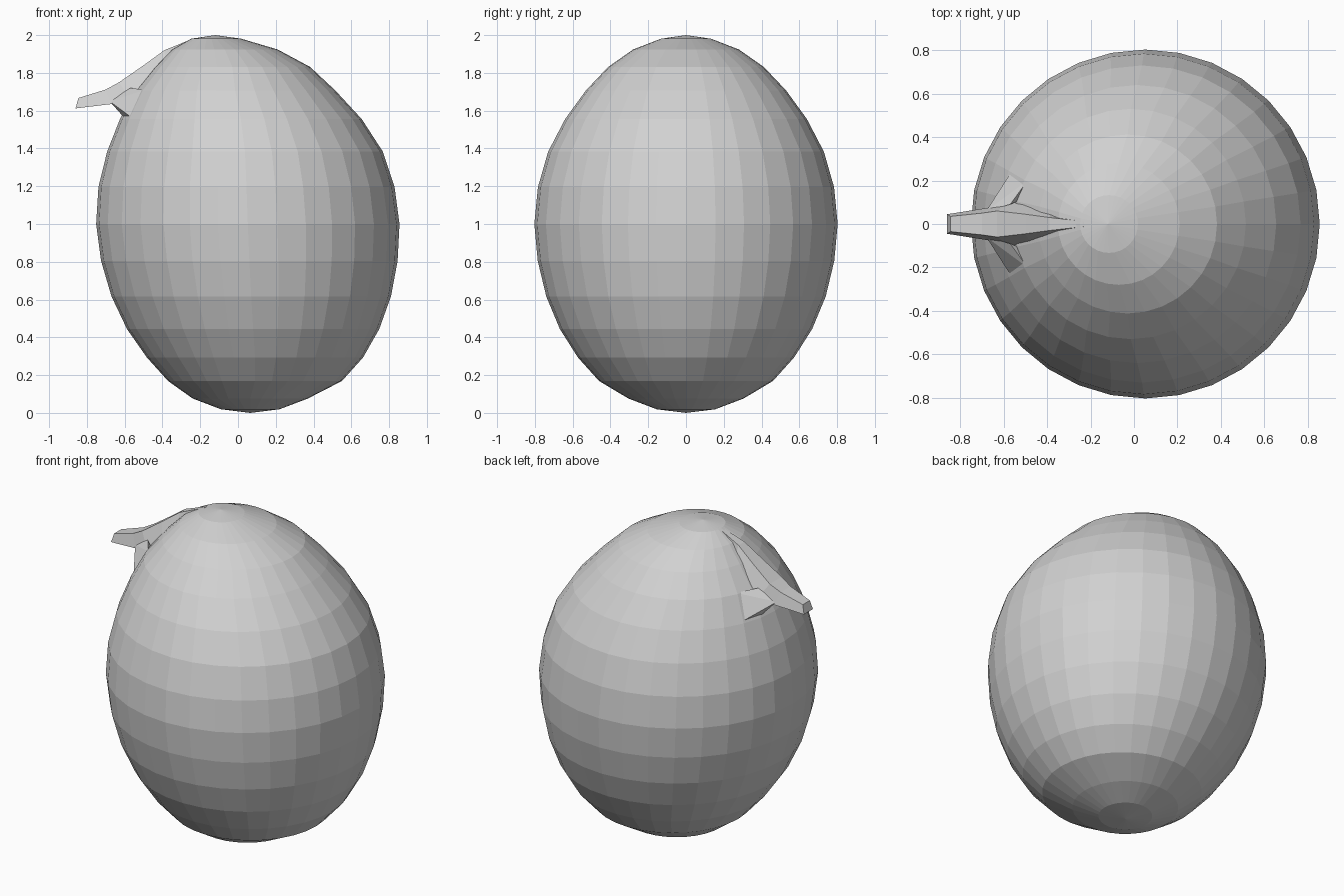
import bpy, bmesh, math
from mathutils import Vector

cube = bpy.data.objects.get("Cube")
if cube:
    bpy.data.objects.remove(cube, do_unlink=True)

grey = bpy.data.materials.new("light_grey")
grey.use_nodes = True
COLOUR = (0.64, 0.64, 0.64, 1)
grey.diffuse_color = COLOUR
grey.node_tree.nodes["Principled BSDF"].inputs["Base Color"].default_value = COLOUR


def finish(name, bm):
    bmesh.ops.recalc_face_normals(bm, faces=bm.faces)
    mesh = bpy.data.meshes.new(name)
    bm.to_mesh(mesh)
    bm.free()
    mesh.materials.append(grey)
    obj = bpy.data.objects.new(name, mesh)
    bpy.context.collection.objects.link(obj)
    return obj


def skin(bm, loops):
    """Bridge successive closed loops of vertices."""
    for a, b in zip(loops, loops[1:]):
        n = len(a)
        for i in range(n):
            j = (i + 1) % n
            bm.faces.new((a[i], a[j], b[j], b[i]))


# Egg body: rings spaced like a sphere, each with its own centre and radius
RINGS, SEGS = 16, 32
centre = [.065, .065, .09, .09, .08, .07, .06, .052, .045, .037, .015, -.015, -.03, -.07, -.115]
radius = [.155, .305, .46, .572, .668, .74, .785, .803, .784, .73, .64, .53, .412, .28, .133]
bm = bmesh.new()
loops = []
for k, (cx, r) in enumerate(zip(centre, radius), 1):
    z = 1 - math.cos(math.pi * k / RINGS)
    loops.append([bm.verts.new((cx + r * math.cos(t), r * math.sin(t), z))
                  for t in (math.tau * i / SEGS for i in range(SEGS))])
skin(bm, loops)
for loop, x, z in ((loops[0], .065, 0), (loops[-1], -.12, 2)):
    pole = bm.verts.new((x, 0, z))
    for i in range(SEGS):
        bm.faces.new((loop[i], loop[(i + 1) % SEGS], pole))
finish("egg_body", bm)

# Beak: tapered ridge; stations are top x, top z, top half width,
# bottom x, bottom z, bottom half width
stations = [
    (-.845, 1.667, .035, -.86, 1.612, .045),
    (-.70, 1.712, .05, -.67, 1.635, .075),
    (-.63, 1.75, .06, -.57, 1.66, .10),
    (-.50, 1.84, .045, -.47, 1.73, .10),
    (-.39, 1.92, .03, -.38, 1.84, .06),
    (-.23, 1.985, .012, -.24, 1.93, .02),
]
bm = bmesh.new()
loops = [[bm.verts.new(p) for p in ((tx, -tw, tz), (tx, tw, tz), (bx, bw, bz), (bx, -bw, bz))]
         for tx, tz, tw, bx, bz, bw in stations]
skin(bm, loops)
bm.faces.new(loops[0])
bm.faces.new(loops[-1])
finish("beak", bm)

# Struts joining the beak to the body on each side
strut = [(-.49, .20, 1.71), (-.57, .09, 1.72), (-.68, .06, 1.65),
         (-.565, .24, 1.565), (-.60, .11, 1.56), (-.50, .12, 1.66)]
for side, name in ((1, "back_strut"), (-1, "front_strut")):
    bm = bmesh.new()
    verts = [bm.verts.new(Vector((x, y * side, z))) for x, y, z in strut]
    bmesh.ops.convex_hull(bm, input=verts)
    finish(name, bm)
